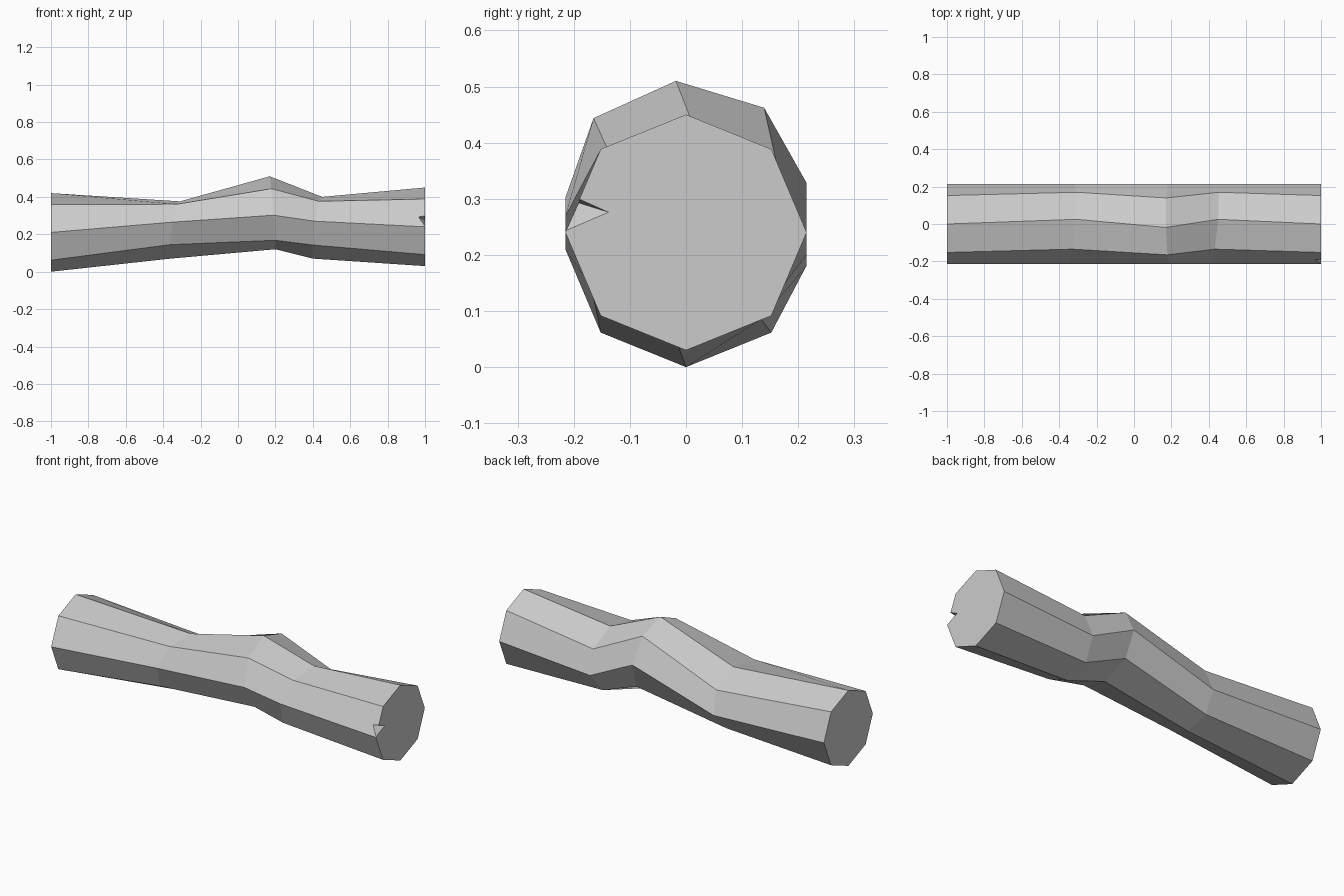
import bpy
import bmesh
from math import cos, sin, tau
from mathutils import Vector

SIDES = 8

cube = bpy.data.objects.get("Cube")
if cube:
    bpy.data.objects.remove(cube)

grey = bpy.data.materials.new("plain grey")
grey.use_nodes = True
colour = (0.6, 0.6, 0.6, 1)
grey.diffuse_color = colour
grey.node_tree.nodes["Principled BSDF"].inputs["Base Color"].default_value = colour


def make_object(name, bm):
    bmesh.ops.recalc_face_normals(bm, faces=bm.faces)
    mesh = bpy.data.meshes.new(name)
    bm.to_mesh(mesh)
    bm.free()
    mesh.materials.append(grey)
    obj = bpy.data.objects.new(name, mesh)
    bpy.context.collection.objects.link(obj)
    return obj


# Each ring of the branch: centre, vector to its top, vector to its front
rings = [
    ((-1, 0, 0.21), (0, 0, 0.21), (0, -0.215, 0)),
    ((-0.335, 0, 0.223), (0.025, 0.025, 0.153), (-0.015, -0.215, 0.042)),
    ((0.185, 0, 0.315), (-0.015, -0.018, 0.195), (0.005, -0.215, -0.013)),
    ((0.425, 0, 0.235), (0.025, 0.025, 0.165), (-0.015, -0.215, 0.035)),
    ((1, 0, 0.24), (0, 0, 0.21), (0, -0.215, 0)),
]

# Crooked eight-sided branch
bm = bmesh.new()
loops = []
for centre, up, front in rings:
    c, u, f = Vector(centre), Vector(up), Vector(front)
    angles = [tau * i / SIDES for i in range(SIDES)]
    loops.append([bm.verts.new(c + u * cos(a) + f * sin(a)) for a in angles])
for a, b in zip(loops, loops[1:]):
    for i in range(SIDES):
        j = (i + 1) % SIDES
        bm.faces.new((a[i], a[j], b[j], b[i]))
bm.faces.new(loops[0])
bm.faces.new(loops[-1])
branch = make_object("branch", bm)

# Small wedge-shaped nick in the rim of the left end
bm = bmesh.new()
for p in [(1.002, -0.135, 0.275), (1.002, -0.219, 0.239),
          (1.002, -0.222, 0.314), (0.95, -0.215, 0.30)]:
    bm.verts.new(p)
bmesh.ops.convex_hull(bm, input=bm.verts)
cutter = make_object("nick_cutter", bm)
cutter.hide_render = True

cut = branch.modifiers.new("nick", 'BOOLEAN')
cut.operation = 'DIFFERENCE'
cut.solver = 'EXACT'
cut.object = cutter
bpy.context.view_layer.objects.active = branch
bpy.ops.object.modifier_apply(modifier=cut.name)
bpy.data.objects.remove(cutter)
